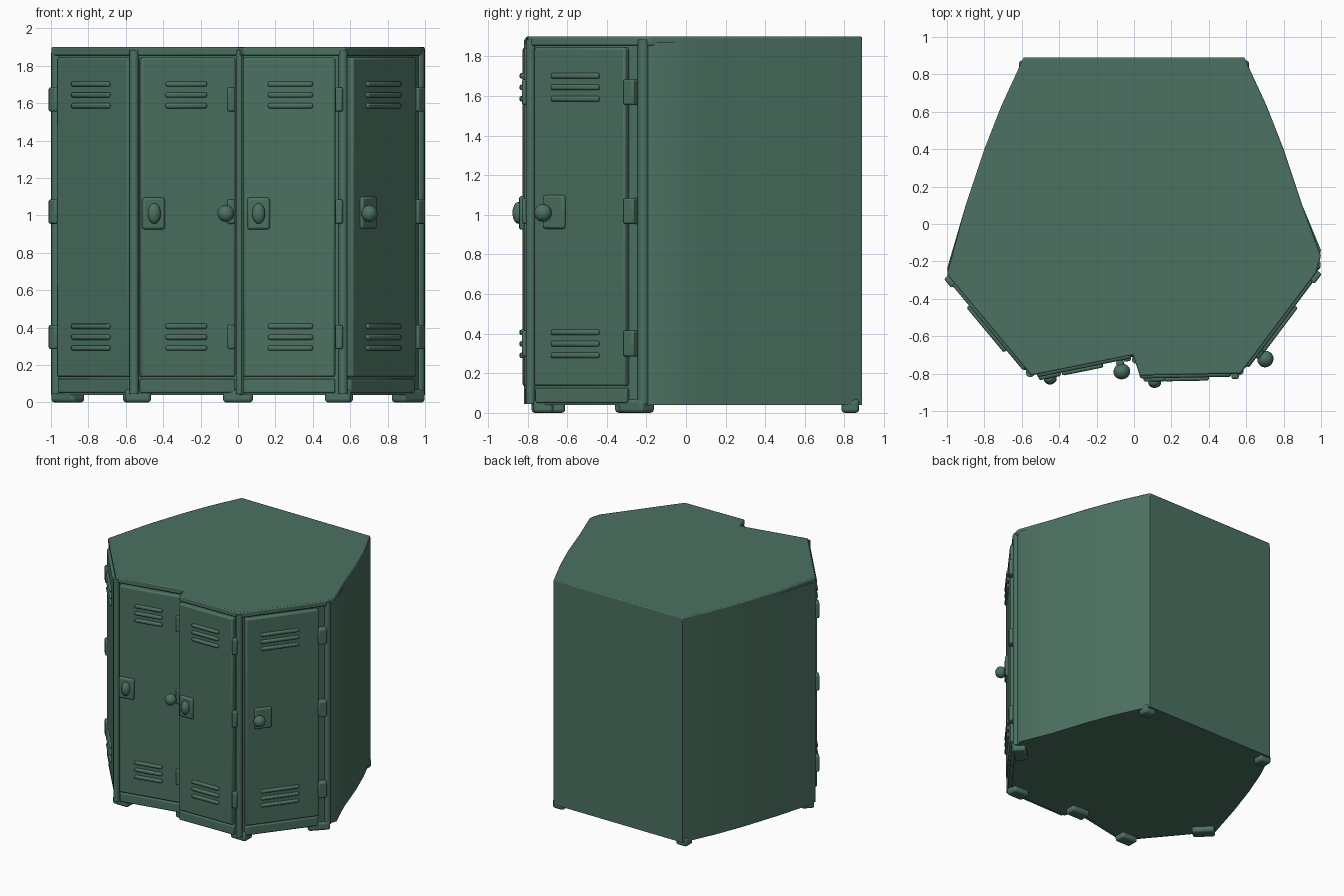
import bpy, bmesh, math
from mathutils import Matrix, Vector

if "Cube" in bpy.data.objects:
    bpy.data.objects.remove(bpy.data.objects["Cube"])

green = bpy.data.materials.new("locker green")
green.use_nodes = True
COLOUR = (0.072, 0.165, 0.120, 1)
green.diffuse_color = COLOUR
green.node_tree.nodes["Principled BSDF"].inputs["Base Color"].default_value = COLOUR


def finish(name, bm, bevel=0.0, segments=2):
    mesh = bpy.data.meshes.new(name)
    bmesh.ops.recalc_face_normals(bm, faces=bm.faces)
    bm.to_mesh(mesh)
    bm.free()
    mesh.materials.append(green)
    ob = bpy.data.objects.new(name, mesh)
    bpy.context.collection.objects.link(ob)
    if bevel:
        mod = ob.modifiers.new("soft edges", "BEVEL")
        mod.width, mod.segments, mod.limit_method = bevel, segments, "ANGLE"
    bpy.ops.object.select_all(action="DESELECT")
    bpy.context.view_layer.objects.active = ob
    ob.select_set(True)
    bpy.ops.object.shade_smooth_by_angle(angle=math.radians(40))
    return ob


def prism(name, outline, z0, z1, bevel=0.0):
    bm = bmesh.new()
    base = bm.faces.new([bm.verts.new((x, y, z0)) for x, y in outline])
    top = bmesh.ops.extrude_face_region(bm, geom=[base])["geom"]
    bmesh.ops.translate(bm, vec=(0, 0, z1 - z0),
                        verts=[v for v in top if isinstance(v, bmesh.types.BMVert)])
    finish(name, bm, bevel)


class Front:
    """One front side, addressed by x, height and distance out from it."""

    def __init__(self, a, b):
        self.a, self.b = Vector(a), Vector(b)
        d = self.b - self.a
        self.angle = math.atan2(d.y, d.x)
        self.stretch = d.length / d.x

    def matrix(self, x, z, out):
        t = (x - self.a.x) / (self.b.x - self.a.x)
        p = self.a.lerp(self.b, t)
        return (Matrix.Translation((p.x, p.y, z)) @ Matrix.Rotation(self.angle, 4, "Z")
                @ Matrix.Translation((0, -out, 0)))

    def box(self, name, x0, x1, z0, z1, inner, outer, bevel=0.008):
        size = ((x1 - x0) * self.stretch, outer - inner, z1 - z0)
        bm = bmesh.new()
        m = self.matrix((x0 + x1) / 2, (z0 + z1) / 2, (inner + outer) / 2)
        bmesh.ops.create_cube(bm, size=1, matrix=m @ Matrix.Diagonal((*size, 1)))
        finish(name, bm, bevel)

    def ball(self, name, x, z, out, radii):
        bm = bmesh.new()
        bmesh.ops.create_uvsphere(bm, u_segments=20, v_segments=12, radius=1,
                                  matrix=self.matrix(x, z, out) @ Matrix.Diagonal((*radii, 1)))
        finish(name, bm)


# Cabinet shell: bowed sides, stepped front
side = [(0.59, 0.89), (0.71, 0.63), (0.8, 0.40), (0.9, 0.1)]
back = [(-x, y) for x, y in reversed(side)] + side
front = [(1.0, -0.17), (0.975, -0.26), (0.57, -0.80), (0.03, -0.81),
         (-0.005, -0.70), (-0.55, -0.81), (-1.0, -0.27)]
prism("cabinet_body", back + [(x * 0.985 if 0.1 < abs(x) < 0.9 else x, y + 0.03)
                              for x, y in front], 0.04, 1.87)
prism("cabinet_top", back + front, 1.855, 1.9, 0.008)

# Four doors: side line, door extent, louvre extent, hinge x
sides = {
    "outer_right": (Front((-1, -0.27), (-0.55, -0.81)), (-0.96, -0.58), (-0.87, -0.67), -0.975),
    "inner_right": (Front((-0.55, -0.81), (-0.005, -0.70)), (-0.52, -0.015), (-0.39, -0.17), -0.04),
    "inner_left": (Front((0.03, -0.81), (0.57, -0.80)), (0.03, 0.52), (0.16, 0.40), 0.54),
    "outer_left": (Front((0.57, -0.80), (0.99, -0.24)), (0.60, 0.945), (0.67, 0.85), 0.962),
}
for name, (f, door, vent, hinge) in sides.items():
    f.box(name + "_door", *door, 0.135, 1.845, -0.04, 0.016, 0.012)
    f.box(name + "_kick_rail", door[0], door[1], 0.05, 0.125, -0.05, 0.004)
    for row, low in (("lower", 0.29), ("upper", 1.585)):
        for i in range(3):
            z = low + i * 0.058
            f.box(f"{name}_{row}_louvre_{i + 1}", *vent, z - 0.013, z + 0.015, 0.0, 0.034, 0.01)
    for z in (0.35, 1.02, 1.62):
        f.box(name + "_hinge", hinge - 0.02, hinge + 0.02, z - 0.065, z + 0.065, -0.03, 0.028, 0.01)

# Latch plates, handles and knobs
for name, x in (("inner_right", -0.455), ("inner_left", 0.11)):
    f = sides[name][0]
    f.box(name + "_latch_plate", x - 0.06, x + 0.06, 0.925, 1.095, 0.0, 0.034, 0.012)
    f.ball(name + "_latch_handle", x, 1.01, 0.038, (0.035, 0.03, 0.055))
f = sides["outer_left"][0]
f.box("outer_left_latch_plate", 0.64, 0.72, 0.93, 1.10, 0.0, 0.032, 0.012)
for name, x, out in (("outer_left", 0.655, 0.06), ("inner_right", -0.08, 0.075)):
    f = sides[name][0]
    f.ball(name + "_knob_stem", x, 1.01, out - 0.035, (0.022, 0.04, 0.022))
    f.ball(name + "_knob", x, 1.01, out, (0.045, 0.042, 0.045))

# Corner posts between the doors
for name, x, y, r in (("right_post", -0.555, -0.795, 0.024), ("left_post", 0.562, -0.785, 0.024),
                      ("middle_post", 0.01, -0.725, 0.022),
                      ("outer_right_post", -0.968, -0.262, 0.03),
                      ("outer_left_post", 0.968, -0.215, 0.03)):
    bm = bmesh.new()
    bmesh.ops.create_cone(bm, cap_ends=True, segments=16, radius1=r, radius2=r, depth=1.84,
                          matrix=Matrix.Translation((x, y, 0.965)))
    finish(name, bm)

# Rounded feet
for name, x, y, w, d, turn in (
        ("back_right_foot", -0.565, 0.83, 0.10, 0.09, 0), ("back_left_foot", 0.565, 0.83, 0.10, 0.09, 0),
        ("outer_right_foot", -0.91, -0.27, 0.17, 0.10, -45), ("outer_left_foot", 0.91, -0.25, 0.17, 0.10, 45),
        ("right_foot", -0.535, -0.73, 0.14, 0.10, 0), ("left_foot", 0.535, -0.72, 0.14, 0.10, 0),
        ("middle_foot", 0, -0.66, 0.16, 0.10, 0)):
    bm = bmesh.new()
    bmesh.ops.create_cube(bm, size=1, matrix=Matrix.Translation((x, y, 0.035))
                          @ Matrix.Rotation(math.radians(turn), 4, "Z")
                          @ Matrix.Diagonal((w, d, 0.07, 1)))
    finish(name, bm, 0.018, 3)
